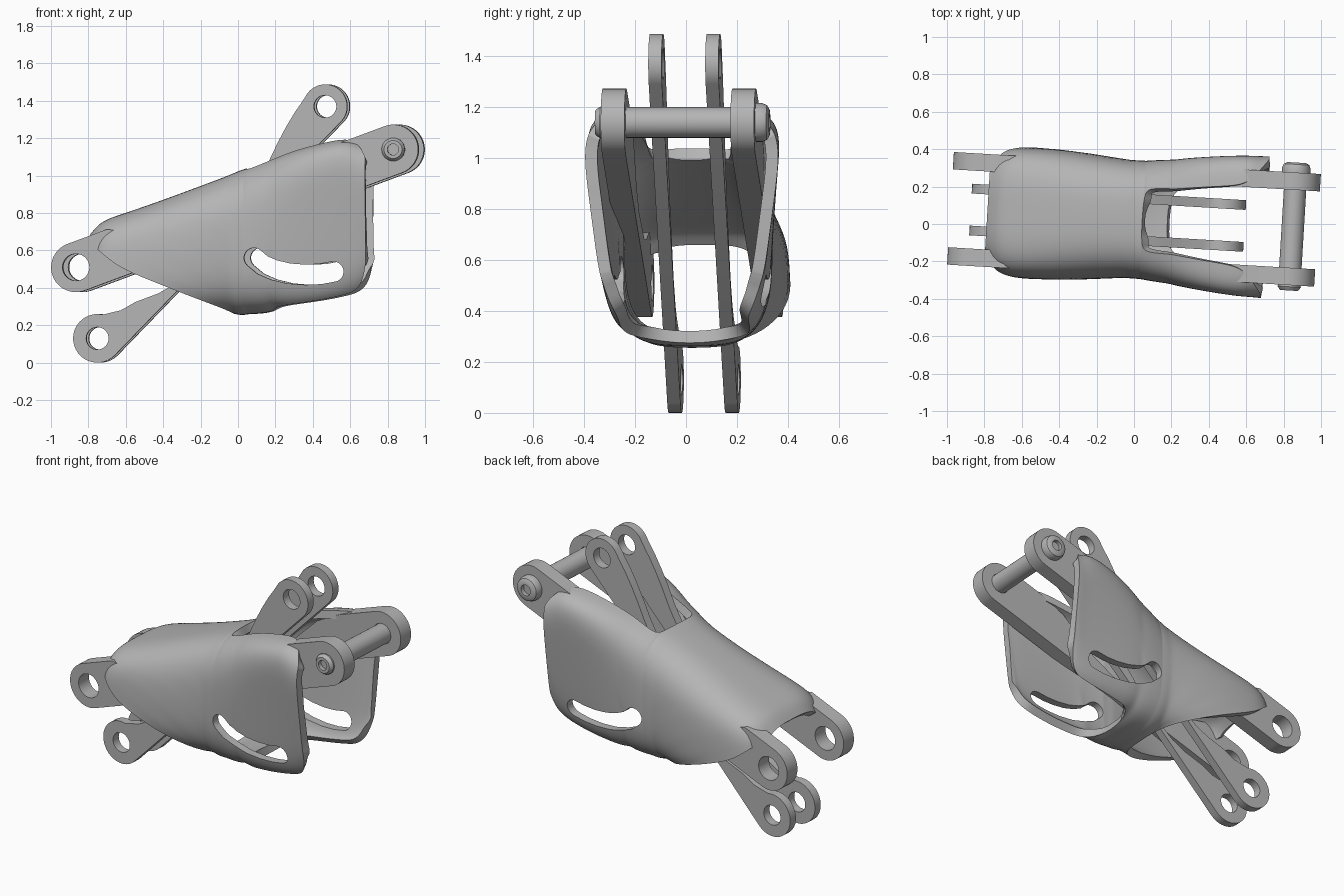
import bpy, bmesh
from math import pi, sin, cos, acos, asin, atan2, copysign
from mathutils import Matrix, Vector

cube = bpy.data.objects.get("Cube")
if cube:
    bpy.data.objects.remove(cube, do_unlink=True)

metal = bpy.data.materials.new("grey metal")
metal.use_nodes = True
GREY = (0.46, 0.46, 0.46, 1)
metal.diffuse_color = GREY
metal.node_tree.nodes["Principled BSDF"].inputs["Base Color"].default_value = GREY

# The whole assembly is turned slightly about the vertical
PLACE = Matrix.Translation((0, 0.025, 0)) @ Matrix.Rotation(-0.06, 4, 'Z')


def add_object(name, mesh):
    ob = bpy.data.objects.new(name, mesh)
    bpy.context.scene.collection.objects.link(ob)
    return ob


def baked(ob):
    """Mesh of an object with its modifiers applied."""
    bpy.context.view_layer.update()
    dg = bpy.context.evaluated_depsgraph_get()
    return bpy.data.meshes.new_from_object(ob.evaluated_get(dg))


def finish(ob, angle=0.6):
    ob.data.transform(PLACE)
    ob.data.materials.clear()
    ob.data.materials.append(metal)
    bpy.ops.object.select_all(action='DESELECT')
    ob.select_set(True)
    bpy.context.view_layer.objects.active = ob
    bpy.ops.object.shade_smooth_by_angle(angle=angle)


def arc(c, r, a0, a1, n=24):
    return [(c[0] + r * cos(a0 + (a1 - a0) * i / n), c[1] + r * sin(a0 + (a1 - a0) * i / n))
            for i in range(n + 1)]


def plate(name, loops, y, thick):
    """Flat plate in the XZ plane; the first loop is the outline, the rest are holes."""
    cu = bpy.data.curves.new(name, 'CURVE')
    cu.dimensions = '2D'
    cu.fill_mode = 'BOTH'
    cu.extrude = thick / 2
    for pts in loops:
        sp = cu.splines.new('POLY')
        sp.points.add(len(pts) - 1)
        for p, (u, v) in zip(sp.points, pts):
            p.co = (u, v, 0, 1)
        sp.use_cyclic_u = True
    tmp = add_object(name, cu)
    me = baked(tmp)
    bpy.data.objects.remove(tmp, do_unlink=True)
    bm = bmesh.new()
    bm.from_mesh(me)
    bmesh.ops.remove_doubles(bm, verts=bm.verts, dist=1e-5)
    bm.to_mesh(me)
    bm.free()
    me.transform(Matrix.Translation((0, y, 0)) @ Matrix.Rotation(pi / 2, 4, 'X'))
    return add_object(name, me)


# Side links, running from the rear lug to the front lug inside the shell
REAR, FRONT = Vector((-0.85, 0.51)), Vector((0.85, 1.14))
slope = atan2(FRONT.y - REAR.y, FRONT.x - REAR.x)
along = Vector((cos(slope), sin(slope)))
across = Vector((-along.y, along.x))
middle = (REAR + FRONT) / 2
R = 0.133
waist = [middle + along * u + across * v for u, v in
         ((0.62, R), (0.45, 0.11), (0.2, 0.0), (0, -0.04), (-0.35, -0.02),
          (-0.5, 0.03), (-0.6, 0.09), (-0.68, R))]
link_outline = (arc(FRONT, R, slope - pi / 2, slope + pi / 2) + [tuple(p) for p in waist]
                + arc(REAR, R, slope + pi / 2, slope + 3 * pi / 2))
for side, label in ((1, "left"), (-1, "right")):
    link = plate(label + "_link",
                 [link_outline, arc(REAR, 0.072, 0, 1.95 * pi, 31), arc(FRONT, 0.062, 0, 1.95 * pi, 31)],
                 side * 0.255, 0.093)
    finish(link)

# Pair of rocker arms with an eye at each end
LOW, HIGH = (-0.745, 0.13), (0.475, 1.37)
back_edge = [(0.345, 1.385), (0.31, 1.335), (0.265, 1.26), (0.22, 1.175), (0.17, 1.07),
             (0.03, 0.83), (-0.2, 0.53), (-0.33, 0.42), (-0.42, 0.37), (-0.54, 0.325), (-0.62, 0.28)]
arm_outline = (arc(HIGH, 0.118, -0.72, 2.5) + back_edge
               + arc(LOW, 0.13, 1.35, 2 * pi - 0.77))
for side, label in ((1, "left"), (-1, "right")):
    arm = plate(label + "_rocker_arm",
                [arm_outline, arc(LOW, 0.06, 0, 1.95 * pi, 31), arc(HIGH, 0.06, 0, 1.95 * pi, 31)],
                side * 0.112, 0.052)
    finish(arm)

# Cross pin with a domed head and a recess at each end, turned about its axis
pin_profile = [(0, -0.305), (0.03, -0.305), (0.03, -0.33), (0.048, -0.33), (0.055, -0.322),
               (0.062, -0.31), (0.06, -0.29), (0.06, 0.301), (0.076, 0.301), (0.076, 0.325),
               (0.068, 0.345), (0.05, 0.355), (0.033, 0.355), (0.033, 0.33), (0, 0.33)]
bm = bmesh.new()
verts = [bm.verts.new((r, y, 0)) for r, y in pin_profile]
edges = [bm.edges.new(pair) for pair in zip(verts, verts[1:])]
bmesh.ops.spin(bm, geom=verts + edges, cent=(0, 0, 0), axis=(0, 1, 0), angle=2 * pi, steps=36)
bmesh.ops.remove_doubles(bm, verts=bm.verts, dist=1e-4)
bmesh.ops.recalc_face_normals(bm, faces=bm.faces)
me = bpy.data.meshes.new("cross_pin")
bm.to_mesh(me)
bm.free()
me.transform(Matrix.Translation((FRONT.x, 0, FRONT.y)))
finish(add_object("cross_pin", me))

# Shell stations: x, top, bottom, top width, bottom width, squareness, top opening, low edge
FULL = 0
stations = [
    (-0.785, 0.69, 0.30, 0.25, 0.32, 3.2, 0, 0.65),
    (-0.74, 0.745, 0.28, 0.305, 0.34, 3.2, 0, 0.61),
    (-0.68, 0.775, 0.27, 0.325, 0.355, 3.5, 0, 0.56),
    (-0.60, 0.80, 0.26, 0.34, 0.365, 3.5, 0, 0.50),
    (-0.40, 0.87, 0.24, 0.34, 0.365, 3.1, 0, 0.42),
    (-0.20, 0.945, 0.23, 0.33, 0.345, 2.9, 0, 0.34),
    (-0.04, 1.005, 0.25, 0.32, 0.32, 3, 0, 0.28),
    (-0.01, 1.02, 0.252, 0.32, 0.315, 3, 0, FULL),
    (0.042, 1.04, 0.255, 0.32, 0.315, 3.2, 0, FULL),
    (0.047, 1.043, 0.257, 0.32, 0.315, 3.2, 0.14, FULL),
    (0.07, 1.05, 0.26, 0.325, 0.315, 3.3, 0.172, FULL),
    (0.18, 1.09, 0.262, 0.345, 0.312, 3.7, 0.175, FULL),
    (0.21, 1.10, 0.27, 0.35, 0.31, 4, 0.175, 0.30),
    (0.32, 1.14, 0.285, 0.37, 0.305, 5, 0.19, 0.315),
    (0.46, 1.175, 0.305, 0.388, 0.30, 6, 0.205, 0.335),
    (0.58, 1.20, 0.33, 0.40, 0.30, 6, 0.22, 0.36),
    (0.64, 1.20, 0.335, 0.405, 0.30, 5, 0.28, 0.38),
    (0.685, 1.195, 0.34, 0.41, 0.30, 4.5, 0.345, 0.43),
    (0.703, 1.19, 0.35, 0.41, 0.30, 4.5, 0.375, 0.53),
]
ROWS = 18


def section(x, top, bottom, wt, wb, n, opening, low):
    """Half of a squared oval, from the top opening down to the low edge."""
    cz, h = (top + bottom) / 2, (top - bottom) / 2
    t0 = asin((opening / wt) ** (n / 2)) if opening else 0
    f = (low - cz) / h
    t1 = acos(copysign(abs(f) ** (n / 2), f)) if low else pi
    pts = []
    for i in range(ROWS + 1):
        t = t0 + (t1 - t0) * i / ROWS
        c = cos(t)
        z = cz + h * copysign(abs(c) ** (2 / n), c)
        w = wb + (wt - wb) * (z - bottom) / (top - bottom)
        pts.append((x, w * max(sin(t), 0) ** (2 / n), z))
    pts[0] = pts[0] if opening else (x, 0, top)
    pts[-1] = pts[-1] if low else (x, 0, bottom)
    return pts


bm = bmesh.new()
for side in (1, -1):
    grid = [[bm.verts.new((x, side * y, z)) for x, y, z in section(*s)] for s in stations]
    for a, b in zip(grid, grid[1:]):
        for j in range(ROWS):
            quad = [a[j], a[j + 1], b[j + 1], b[j]]
            bm.faces.new(quad if side == 1 else quad[::-1])
bmesh.ops.remove_doubles(bm, verts=bm.verts, dist=1e-4)
bm.normal_update()
if sum(f.normal.y * f.calc_center_median().y for f in bm.faces) < 0:
    bmesh.ops.reverse_faces(bm, faces=bm.faces)
me = bpy.data.meshes.new("shell")
bm.to_mesh(me)
bm.free()
shell = add_object("shell", me)
smooth = shell.modifiers.new("smooth", 'SUBSURF')
smooth.levels = smooth.render_levels = 2
wall = shell.modifiers.new("wall", 'SOLIDIFY')
wall.thickness = 0.048
wall.offset = -1

# Curved slot cut through both side walls
path = [Vector(p) for p in ((0.105, 0.56), (0.15, 0.522), (0.21, 0.496), (0.29, 0.477),
                            (0.38, 0.47), (0.46, 0.474), (0.53, 0.487))]
HALF = 0.054
upper, lower = [], []
for i, p in enumerate(path):
    d = (path[min(i + 1, len(path) - 1)] - path[max(i - 1, 0)]).normalized()
    n = Vector((-d.y, d.x)) * HALF
    upper.append(tuple(p + n))
    lower.append(tuple(p - n))
e, s = path[-1] - path[-2], path[1] - path[0]
ea, sa = atan2(e.y, e.x), atan2(s.y, s.x)
slot = (lower + arc(path[-1], HALF, ea - pi / 2, ea + pi / 2, 12)[1:-1] + upper[::-1]
        + arc(path[0], HALF, sa + pi / 2, sa + 3 * pi / 2, 12)[1:-1])
cutter = plate("slot_cutter", [slot], 0, 1.2)
cutter.hide_render = True
cut = shell.modifiers.new("slots", 'BOOLEAN')
cut.operation = 'DIFFERENCE'
cut.solver = 'EXACT'
cut.object = cutter
shell.data = baked(shell)
shell.modifiers.clear()
bpy.data.objects.remove(cutter, do_unlink=True)
finish(shell, 0.7)
